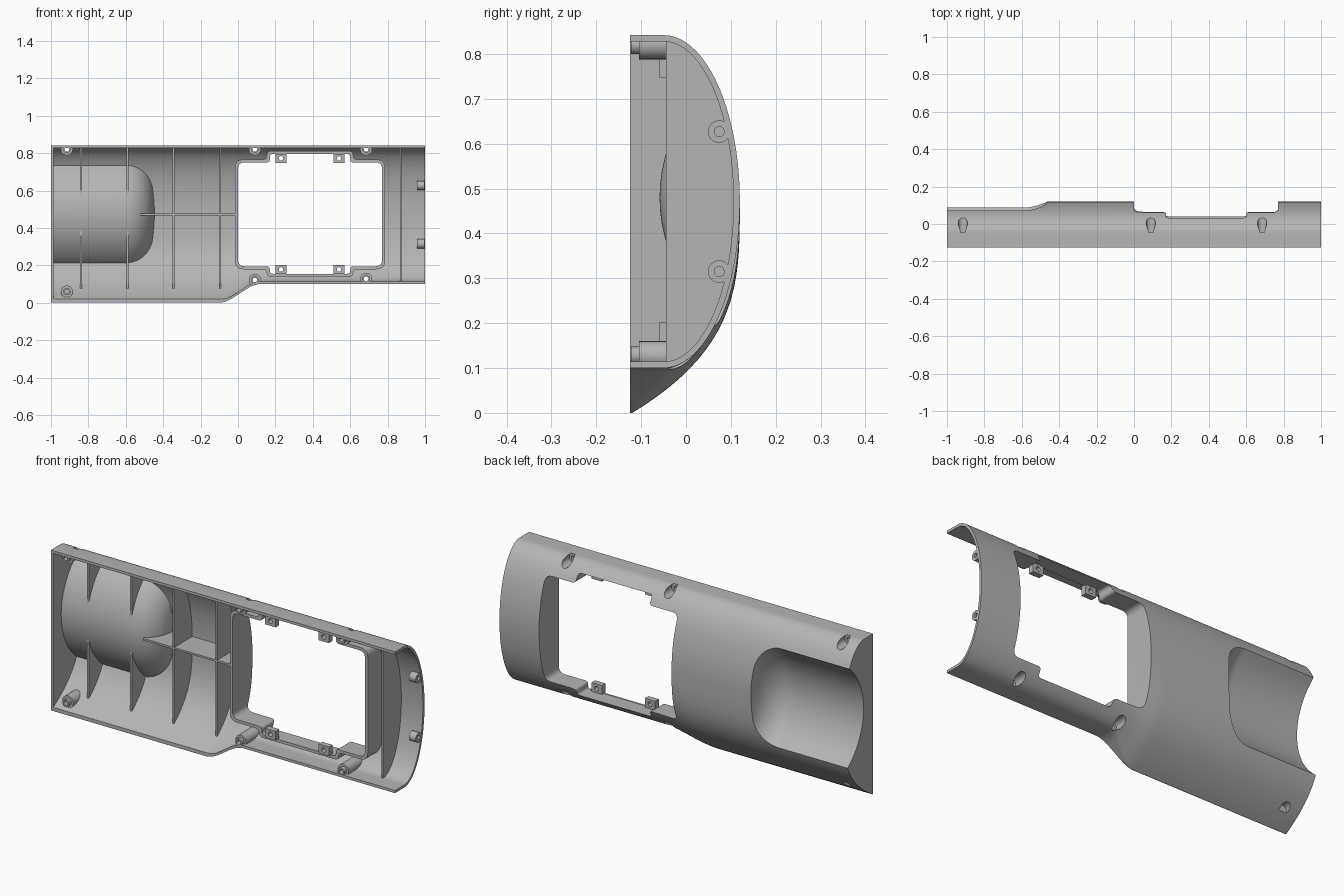
import bpy, bmesh
from math import sin, cos, pi, radians, sqrt
from mathutils import Vector

if "Cube" in bpy.data.objects:
    bpy.data.objects.remove(bpy.data.objects["Cube"], do_unlink=True)

grey = bpy.data.materials.new("plain grey plastic")
grey.use_nodes = True
grey.diffuse_color = (0.46, 0.46, 0.46, 1)
grey.node_tree.nodes["Principled BSDF"].inputs["Base Color"].default_value = grey.diffuse_color

WALL = 0.014
MID = 0.07
ZC = 0.471
parts, helpers = [], []


def loft(name, rings, helper=False):
    """Closed solid through a list of matching rings."""
    bm = bmesh.new()
    loops = [[bm.verts.new(Vector(p)) for p in ring] for ring in rings]
    n = len(loops[0])
    for a, b in zip(loops, loops[1:]):
        for i in range(n):
            j = (i + 1) % n
            bm.faces.new((a[i], a[j], b[j], b[i]))
    bm.faces.new(loops[0])
    bm.faces.new(loops[-1])
    bmesh.ops.recalc_face_normals(bm, faces=bm.faces)
    mesh = bpy.data.meshes.new(name)
    bm.to_mesh(mesh)
    bm.free()
    obj = bpy.data.objects.new(name, mesh)
    bpy.context.scene.collection.objects.link(obj)
    obj.hide_render = helper
    (helpers if helper else parts).append(obj)
    return obj


def prism(name, outline, y0, y1, helper=False):
    return loft(name, [[(x, y, z) for x, z in outline] for y in (y0, y1)], helper)


def box(name, x, y, z, helper=False):
    outline = [(x[0], z[0]), (x[1], z[0]), (x[1], z[1]), (x[0], z[1])]
    return prism(name, outline, y[0], y[1], helper)


def circle(cx, cz, r, n=24):
    return [(cx + r * cos(2 * pi * i / n), cz + r * sin(2 * pi * i / n)) for i in range(n)]


def cut(obj, operation, *tools):
    for tool in tools:
        mod = obj.modifiers.new(tool.name, 'BOOLEAN')
        mod.operation = operation
        mod.solver = 'EXACT'
        mod.object = tool
    graph = bpy.context.evaluated_depsgraph_get()
    mesh = bpy.data.meshes.new_from_object(obj.evaluated_get(graph))
    obj.modifiers.clear()
    obj.data = mesh


def section(x, inset, front, n=26):
    """Half-oval cross-section whose lower side flares out towards -x."""
    u = min(max((0.12 - x) / 0.22, 0), 1)
    flare = u * u * (3 - 2 * u)
    ay, az = 0.17 - inset, 0.371 - inset
    pts = [(front, ZC + az)]
    for i in range(n + 1):
        a = pi / 2 * (1 - i / n)
        pts.append((-0.05 + ay * cos(a), ZC + az * sin(a)))
    for i in range(1, n + 1):
        s, c = sin(pi / 2 * i / n), cos(pi / 2 * i / n)
        oval = Vector((-0.05 + ay * c, ZC - az * s))
        wide = Vector((0.12 - inset - 0.24 * s ** 3.25, ZC - (ZC - inset) * s))
        pts.append(tuple(oval.lerp(wide, flare)))
    pts.append((front, pts[-1][1]))
    return [(x, y, z) for y, z in pts]


def body(name, inset, x0, x1, front, helper):
    steps = [x0] + [-0.1 + 0.22 * i / 14 for i in range(15)] + [x1]
    return loft(name, [section(x, inset, front) for x in steps], helper)


def scoop(name, grow):
    """Round trough with a filleted inner end."""
    rings = []
    for x, u in [(-1.2, 0)] + [(None, i / 12) for i in range(13)]:
        if x is None:
            x = -0.6 + (0.14 + grow) * u
        r = 0.16 + grow + 0.169 * sqrt(1 - u * u)
        rings.append([(x, 0.284 + a, 0.48 + b) for a, b in circle(0, 0, r, 72)])
    return loft(name, rings, True)


def window(grow, r):
    """Rounded outline of a wide opening with a taller middle."""
    xs = (-grow, 0.17 - grow, 0.60 + grow, 0.77 + grow)
    lo, hi = (0.155 - grow, 0.195 - grow), (0.795 + grow, 0.75 + grow)
    pts = [(xs[0], lo[1]), (xs[1], lo[1]), (xs[1], lo[0]), (xs[2], lo[0]),
           (xs[2], lo[1]), (xs[3], lo[1]), (xs[3], hi[1]), (xs[2], hi[1]),
           (xs[2], hi[0]), (xs[1], hi[0]), (xs[1], hi[1]), (xs[0], hi[1])]
    pts = [Vector(p) for p in pts]
    out = []
    for i, p in enumerate(pts):
        q = (pts[i - 1], pts[(i + 1) % len(pts)])
        big = i in (0, 5, 6, 11)
        a, b = (p + (v - p).normalized() * (r if big else r / 2) for v in q)
        for k in range(6):
            t = k / 5
            out.append(tuple(a * (1 - t) ** 2 + p * 2 * t * (1 - t) + b * t * t))
    return out


# Helper solids
core = body("core_helper", WALL / 2, -0.995, 1.0, -0.3, True)
cavity = body("cavity_helper", WALL, -1 + WALL, 1.2, -0.3, True)
scoop_outer = scoop("scoop_helper", 0)
scoop_mid = scoop("scoop_mid_helper", WALL / 2)
scoop_inner = scoop("scoop_inner_helper", WALL)
opening = prism("opening_helper", window(0, 0.035), -0.5, 0.5, True)
cut(cavity, 'DIFFERENCE', scoop_inner)

# Screw bosses with countersunk pockets
pockets = []
for x, z in [(-0.915, 0.82), (0.09, 0.82), (0.685, 0.82),
             (-0.915, 0.06), (0.09, 0.122), (0.685, 0.128)]:
    rings = [[(a, y, b) for a, b in circle(x, z, r)]
             for y, r in [(-0.123, 0.02), (-0.105, 0.02), (-0.105, 0.032), (0.2, 0.032)]]
    boss = loft("screw_boss", rings)
    pocket = prism("pocket_helper", circle(x, z, 0.025), -0.045, 0.4, True)
    hole = prism("hole_helper", circle(x, z, 0.012), -0.4, 0.4, True)
    cut(boss, 'INTERSECT', core)
    cut(boss, 'DIFFERENCE', pocket, hole)
    pockets.append(pocket)

# Outer shell
shell = body("outer_shell", 0, -1, 1, -0.125, False)
cut(shell, 'DIFFERENCE', cavity, scoop_outer, opening, *pockets)

# Frame wall around the window
frame = prism("window_frame", window(0.016, 0.045), -0.045, 0.3)
cut(frame, 'INTERSECT', core)
cut(frame, 'DIFFERENCE', opening)

# Screw tabs on the frame
for x in (0.23, 0.54):
    for z in (0.772, 0.178):
        tab = box("frame_tab", (x - 0.03, x + 0.03), (-0.06, -0.03), (z - 0.024, z + 0.024))
        cut(tab, 'DIFFERENCE', prism("hole_helper", circle(x, z, 0.012), -0.4, 0.4, True))

# Stiffening ribs
for x in (-0.84, -0.59, -0.345, -0.095, 0.87):
    rib = box("cross_rib", (x - 0.005, x + 0.005), (-0.045, 0.25), (0.075, 0.83))
    cut(rib, 'INTERSECT', core)
    if x < -0.5:
        cut(rib, 'DIFFERENCE', scoop_mid)
long_rib = box("long_rib", (-0.52, -0.005), (-0.045, 0.25), (0.466, 0.476))
cut(long_rib, 'INTERSECT', core)
cut(long_rib, 'DIFFERENCE', scoop_mid)

# Joining lugs at the open end
for z in (0.627, 0.315):
    lug = loft("end_lug", [[(x, a, b) for a, b in circle(0.074, z, 0.025)] for x in (0.958, 0.998)])
    bore = loft("bore_helper", [[(x, a, b) for a, b in circle(0.074, z, 0.011)] for x in (0.9, 1.1)], True)
    cut(lug, 'INTERSECT', core)
    cut(lug, 'DIFFERENCE', bore)

# Remove helpers, then finish every part
for obj in helpers:
    bpy.data.objects.remove(obj, do_unlink=True)
bpy.ops.object.select_all(action='DESELECT')
for obj in parts:
    obj.data.materials.clear()
    obj.data.materials.append(grey)
    obj.select_set(True)
bpy.context.view_layer.objects.active = shell
bpy.ops.object.shade_smooth_by_angle(angle=radians(25))
